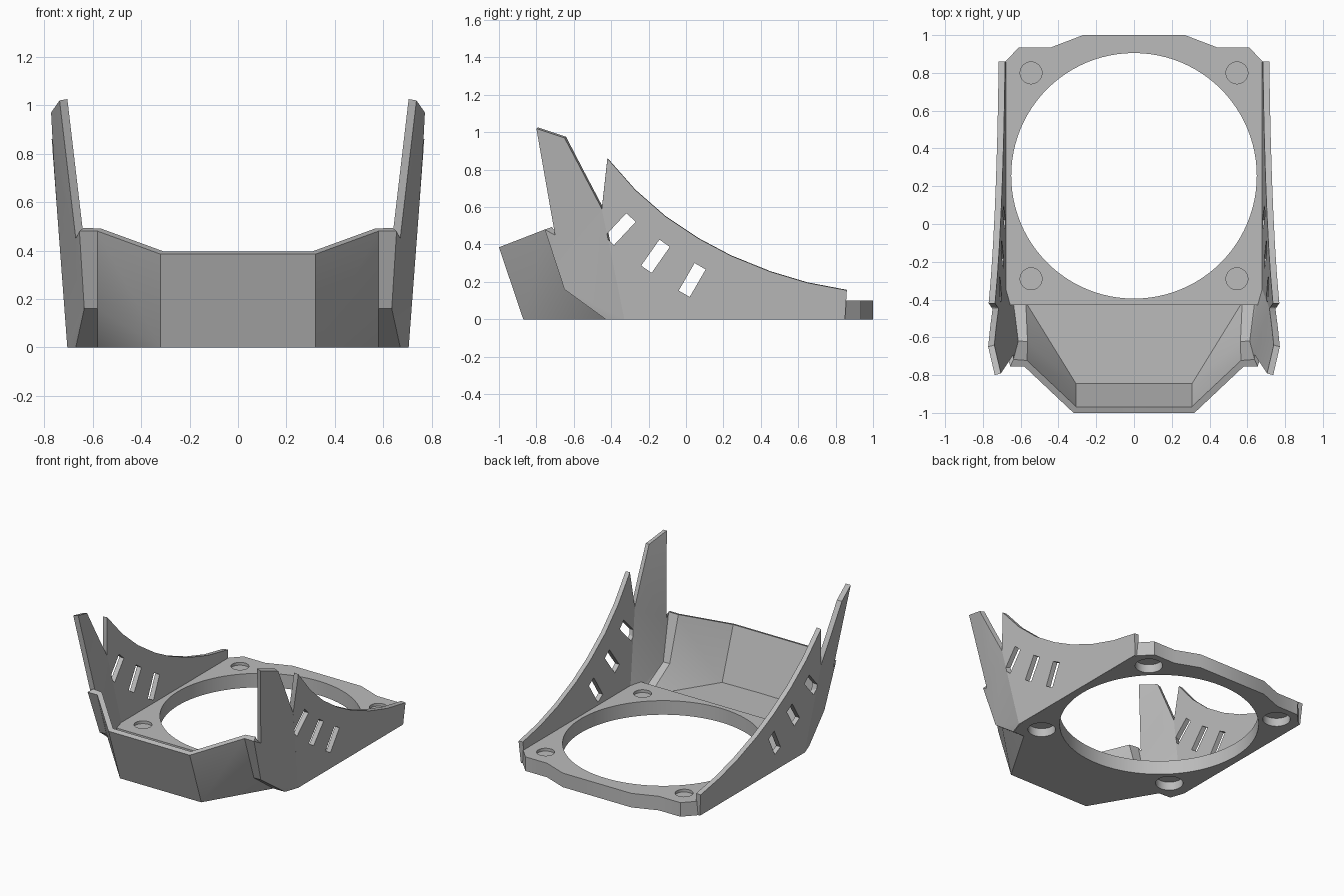
import bpy
import bmesh
import math
from mathutils import Matrix, Vector

cube = bpy.data.objects.get("Cube")
if cube:
    bpy.data.objects.remove(cube, do_unlink=True)

grey = bpy.data.materials.new("plain_grey")
grey.use_nodes = True
grey.diffuse_color = (0.5, 0.5, 0.5, 1)
grey.node_tree.nodes["Principled BSDF"].inputs["Base Color"].default_value = (0.5, 0.5, 0.5, 1)

WALL = 0.034
PLATE = 0.10


def make_object(name, bm):
    mesh = bpy.data.meshes.new(name)
    bm.to_mesh(mesh)
    bm.free()
    mesh.materials.append(grey)
    obj = bpy.data.objects.new(name, mesh)
    bpy.context.collection.objects.link(obj)
    return obj


def sheet(name, points, faces, outward):
    """Half of a thin shell; the first face looks along outward."""
    bm = bmesh.new()
    verts = {k: bm.verts.new(p) for k, p in points.items()}
    made = [bm.faces.new([verts[k] for k in f]) for f in faces]
    bmesh.ops.recalc_face_normals(bm, faces=bm.faces[:])
    made[0].normal_update()
    if made[0].normal.dot(Vector(outward)) < 0:
        bmesh.ops.reverse_faces(bm, faces=bm.faces[:])
    obj = make_object(name, bm)
    mirror = obj.modifiers.new("mirror", 'MIRROR')
    mirror.merge_threshold = 0.001
    solid = obj.modifiers.new("thickness", 'SOLIDIFY')
    solid.thickness = WALL
    solid.offset = -1
    solid.use_even_offset = True
    return obj


def cut(obj, bm):
    """Subtract a bmesh from an object."""
    cutter = make_object("cutter", bm)
    cutter.hide_render = True
    boolean = obj.modifiers.new("cut", 'BOOLEAN')
    boolean.operation = 'DIFFERENCE'
    boolean.solver = 'EXACT'
    boolean.object = cutter
    return cutter


def finish(obj, cutter=None):
    """Apply modifiers and smooth gentle angles."""
    bpy.ops.object.select_all(action='DESELECT')
    obj.select_set(True)
    bpy.context.view_layer.objects.active = obj
    bpy.ops.object.convert(target='MESH')
    bpy.ops.object.shade_smooth_by_angle(angle=math.radians(25))
    if cutter:
        bpy.data.objects.remove(cutter, do_unlink=True)


def add_cylinder(bm, x, y, z0, z1, radius, sides):
    bmesh.ops.create_cone(bm, cap_ends=True, segments=sides, radius1=radius, radius2=radius,
                          depth=z1 - z0, matrix=Matrix.Translation((x, y, (z0 + z1) / 2)))


# Base plate with the large opening and blind mounting recesses
half = [(0.27, 1), (0.44, 0.935), (0.61, 0.935), (0.70, 0.84), (0.70, -0.33), (0.665, -0.43)]
outline = half + [(-x, y) for x, y in reversed(half)]
bm = bmesh.new()
base = bm.faces.new([bm.verts.new((x, y, 0)) for x, y in outline])
up = bmesh.ops.extrude_face_region(bm, geom=[base])
bmesh.ops.translate(bm, vec=(0, 0, PLATE), verts=[v for v in up["geom"] if isinstance(v, bmesh.types.BMVert)])
bmesh.ops.recalc_face_normals(bm, faces=bm.faces[:])
plate = make_object("base_plate", bm)
holes = bmesh.new()
add_cylinder(holes, 0, 0.255, -0.1, 0.3, 0.65, 96)
for x in (-0.545, 0.545):
    for y in (-0.29, 0.80):
        add_cylinder(holes, x, y, 0.08, 0.2, 0.058, 32)
        add_cylinder(holes, x, y, -0.1, 0.06, 0.09, 32)
finish(plate, cut(plate, holes))

# Front tray with its corner walls, tabs and upright fins
tray_points = {
    "floor_mid": (0, -0.87, 0), "floor_corner": (0.32, -0.87, 0),
    "floor_side": (0.58, -0.43, 0), "floor_back": (0, -0.43, 0),
    "rim_mid": (0, -1, 0.385), "rim_corner": (0.32, -1, 0.385),
    "rim_side": (0.58, -0.755, 0.48), "ledge_in": (0.58, -0.65, 0.16),
    "ledge_out": (0.635, -0.65, 0.16), "ledge_back": (0.67, -0.43, 0),
    "tab": (0.655, -0.755, 0.48), "nick": (0.67, -0.70, 0.45),
    "foot": (0.705, -0.33, 0), "notch": (0.749, -0.45, 0.59),
    "fin_mid": (0.762, -0.55, 0.78), "fin_rear": (0.772, -0.65, 0.97),
    "fin_tip": (0.737, -0.80, 1.02),
}
tray_faces = [
    ("floor_mid", "floor_corner", "floor_side", "floor_back"),
    ("floor_mid", "floor_corner", "rim_corner", "rim_mid"),
    ("floor_corner", "ledge_in", "rim_side", "rim_corner"),
    ("floor_corner", "floor_side", "ledge_in"),
    ("floor_side", "ledge_back", "ledge_out", "ledge_in"),
    ("ledge_in", "ledge_out", "tab", "rim_side"),
    ("ledge_back", "foot", "ledge_out"),
    ("foot", "notch", "ledge_out"),
    ("ledge_out", "notch", "nick"),
    ("ledge_out", "nick", "tab"),
    ("nick", "notch", "fin_mid"),
    ("nick", "fin_mid", "fin_rear"),
    ("nick", "fin_rear", "fin_tip"),
]
finish(sheet("front_tray_and_fins", tray_points, tray_faces, (0, 0, -1)))

# Swept side panels, leaning outwards, with three slanted slots each
profile = [(-0.33, 0), (0.85, 0), (0.86, 0.155), (0.65, 0.195), (0.45, 0.255), (0.24, 0.34),
           (0.07, 0.43), (-0.11, 0.55), (-0.27, 0.69), (-0.42, 0.86), (-0.45, 0.59)]
side_points = {i: (0.705 + 0.075 * z, y, z) for i, (y, z) in enumerate(profile)}
panels = sheet("side_panels", side_points, [tuple(side_points)], (1, 0, 0))
slots = bmesh.new()
for y, z, angle in ((-0.352, 0.482, 47), (-0.163, 0.337, 55), (0.033, 0.21, 60)):
    place = (Matrix.Translation((0, y, z)) @ Matrix.Rotation(math.radians(angle), 4, 'X')
             @ Matrix.Diagonal((2, 0.17, 0.068, 1)))
    bmesh.ops.create_cube(slots, size=1, matrix=place)
finish(panels, cut(panels, slots))
